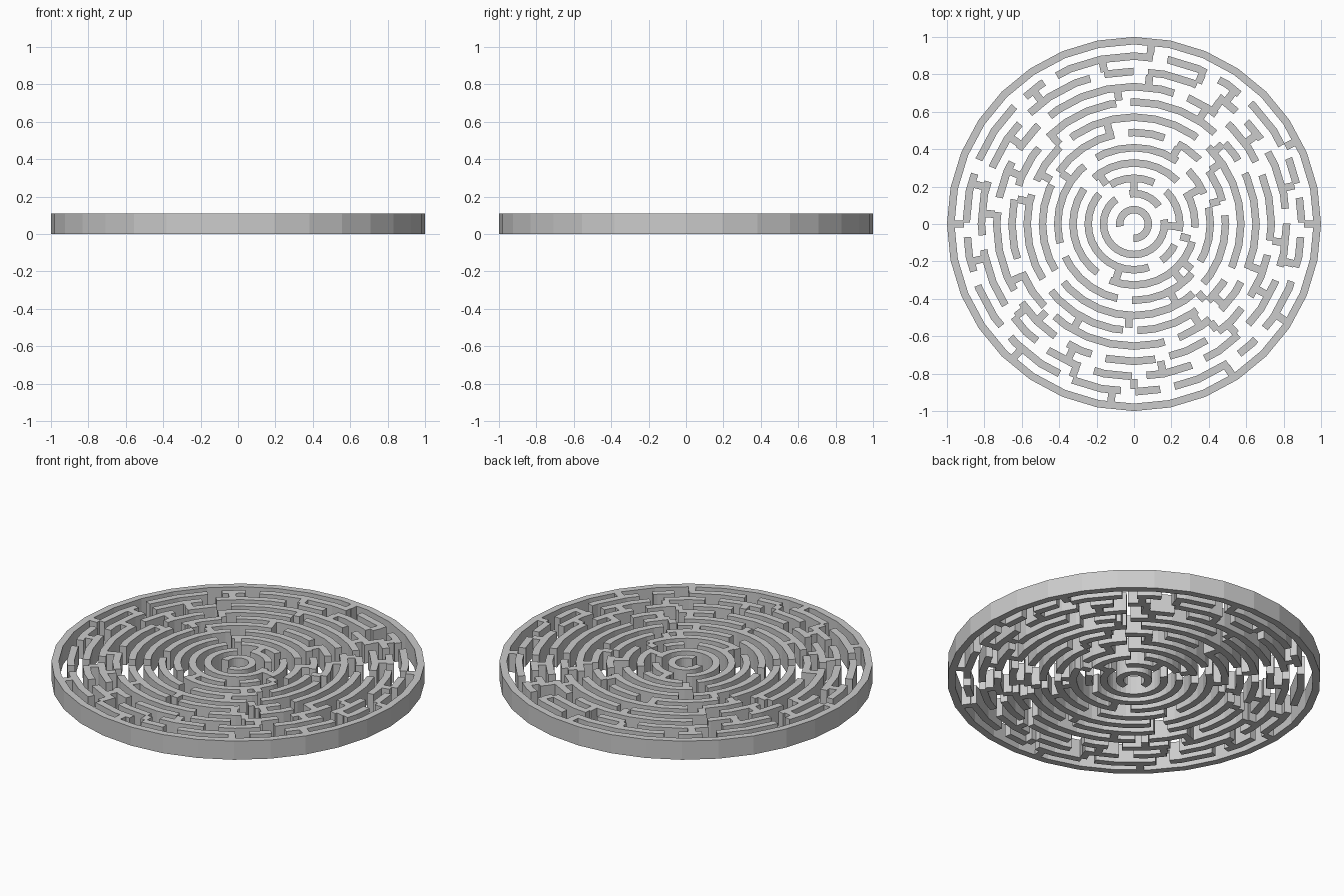
import bpy, bmesh
from math import radians, degrees, cos, sin

if "Cube" in bpy.data.objects:
    bpy.data.objects.remove(bpy.data.objects["Cube"])

STEP = 0.0816      # spacing of the rings
HALF = 0.02        # half wall thickness
HEIGHT = 0.11
SEG = 11.25        # 32-sided rings
GAP = 0.078        # width of each opening

# opening angles per ring (degrees, centre of each gap)
GAPS = {
    11: [81, 62, 48.5, 25.5, 11.5, -2, -17.5, -41, -53.5, -78.5, 268,
         246, 220, 199, 182, 160, 133, 120],
    10: [87.5, 63, 59, 45, 31, 3, -19, -44, -65, -88, 252, 233, 215, 187, 161, 136, 104],
    9: [70, 50, 24, -10, -35, -55, -78, 255, 238, 212, 172, 150, 131],
    8: [95, 45, 28, -25, -48, -72, 226, 200, 165, 138],
    7: [130, 50, -28, -50, 268, 215, 160],
    6: [98, 66, 40, 10, -45, 215, 150],
    5: [125, 50, 18, -35, 263, 200],
    4: [138, 38, -10, 240],
    3: [55, -18, -62, 130],
    2: [22, 112],
}

# radial walls: inner ring number -> angles, each reaching the next ring out
SPOKES = {
    11: [84.5, 27, 0, -32.6, -57, 262.6, 228, 180],
    10: [101, 65.5, 53, 13.5, -14, 270, 248, 193, 166, 127],
    9: [84, 55, 36, -7, -28, -47, -79, 244, 218, 176, 145],
    8: [97, 58, -20, -52, 225, 205, 157],
    7: [133, 42, -42, -57, 240, 168],
    6: [105, 35, -47, 267, 152],
    5: [60, 15, -62, 145],
    4: [28, -38, -50],
    3: [125, 252, -15],
    2: [90, -3],
}


def ring_point(r, a):
    """Point on a 32-sided polygon of corner radius r."""
    off = (a % SEG) - SEG / 2
    d = r * cos(radians(SEG / 2)) / cos(radians(off))
    return d * cos(radians(a)), d * sin(radians(a))


def strip(bm, pairs, closed=False):
    """Wall with rectangular section along (inner, outer) point pairs."""
    rows = [[bm.verts.new((*p, z)) for p, z in
             ((i, 0), (o, 0), (o, HEIGHT), (i, HEIGHT))] for i, o in pairs]
    n = len(rows)
    for k in range(n if closed else n - 1):
        a, b = rows[k], rows[(k + 1) % n]
        for j in range(4):
            bm.faces.new((a[j], a[(j + 1) % 4], b[(j + 1) % 4], b[j]))
    if not closed:
        bm.faces.new(rows[0])
        bm.faces.new(rows[-1][::-1])


def arc(bm, r, start, end):
    angles = [start]
    k = int(start // SEG) + 1
    while k * SEG < end - 0.01:
        if k * SEG > start + 0.01:
            angles.append(k * SEG)
        k += 1
    angles.append(end)
    strip(bm, [(ring_point(r - HALF, a), ring_point(r + HALF, a)) for a in angles])


def spoke(bm, k, a):
    ca, sa = cos(radians(a)), sin(radians(a))
    r0, r1 = k * STEP + HALF - 0.008, (k + 1) * STEP - HALF + 0.004
    strip(bm, [((r * ca + HALF * sa, r * sa - HALF * ca),
                (r * ca - HALF * sa, r * sa + HALF * ca)) for r in (r0, r1)])


def finish(bm, name):
    bmesh.ops.recalc_face_normals(bm, faces=bm.faces)
    mesh = bpy.data.meshes.new(name)
    bm.to_mesh(mesh)
    bm.free()
    bpy.context.collection.objects.link(bpy.data.objects.new(name, mesh))


# closed outer rim
bm = bmesh.new()
R = 1 - HALF
strip(bm, [(ring_point(R - HALF, i * SEG), ring_point(R + HALF, i * SEG))
           for i in range(32)], closed=True)
finish(bm, "outer_rim")

# broken concentric ring walls
for k, gaps in GAPS.items():
    bm = bmesh.new()
    r = k * STEP
    half = degrees(GAP / r) / 2
    g = sorted(a % 360 for a in gaps)
    for a, b in zip(g, g[1:] + [g[0] + 360]):
        if b - a > 2 * half + 1:
            arc(bm, r, a + half, b - half)
    finish(bm, f"ring_wall_{k}")

# innermost hook
bm = bmesh.new()
arc(bm, STEP - 0.005, -92, 190)
finish(bm, "centre_hook")

# radial connecting walls
for k, angles in SPOKES.items():
    bm = bmesh.new()
    for a in angles:
        spoke(bm, k, a)
    finish(bm, f"radial_walls_{k}")
